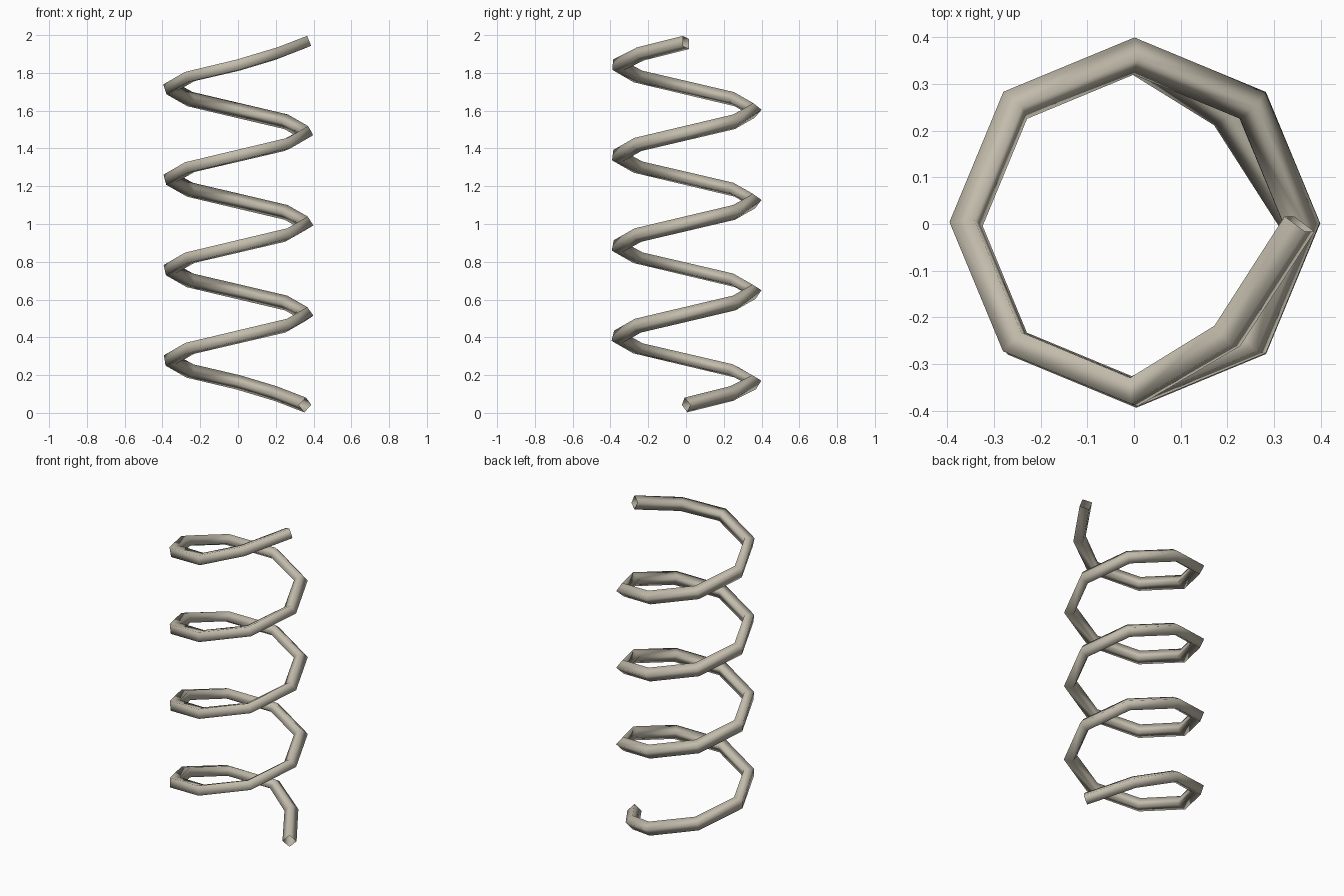
import bpy
import math

if "Cube" in bpy.data.objects:
    bpy.data.objects.remove(bpy.data.objects["Cube"])

RADIUS, TUBE = 0.36, 0.04      # coil radius and wire half-thickness
TURNS, SIDES = 4, 8            # coil turns and straight segments per turn
Z0, Z1 = 0.042, 1.961          # heights of the wire ends

# Colour of the metal wire
mat = bpy.data.materials.new("warm_grey_metal")
mat.diffuse_color = (0.54, 0.50, 0.41, 1.0)
mat.use_nodes = True
mat.node_tree.nodes["Principled BSDF"].inputs["Base Color"].default_value = mat.diffuse_color

# Helix centre line, rising counter-clockwise
count = TURNS * SIDES
points = []
for i in range(count + 1):
    a = 2 * math.pi * i / SIDES
    z = Z0 + (Z1 - Z0) * i / count
    points.append([RADIUS * math.cos(a), RADIUS * math.sin(a), z])

# The first and last bends sit slightly inside the circle
points[1][:2] = [0.20, 0.24]
points[-2][:2] = [0.20, -0.24]
points[0][0] = points[-1][0] = 0.355

# Four-sided open wire swept along the helix
curve = bpy.data.curves.new("coil_spring", "CURVE")
curve.dimensions = "3D"
curve.twist_mode = "MINIMUM"
curve.fill_mode = "FULL"
curve.bevel_depth = TUBE
curve.bevel_resolution = 0
curve.use_fill_caps = False
spline = curve.splines.new("POLY")
spline.points.add(len(points) - 1)
for p, co in zip(spline.points, points):
    p.co = (*co, 1.0)
spline.use_smooth = True
curve.materials.append(mat)

spring = bpy.data.objects.new("coil_spring", curve)
bpy.context.collection.objects.link(spring)
bpy.context.view_layer.objects.active = spring
spring.select_set(True)
bpy.ops.object.convert(target="MESH")
bpy.ops.object.shade_smooth()
